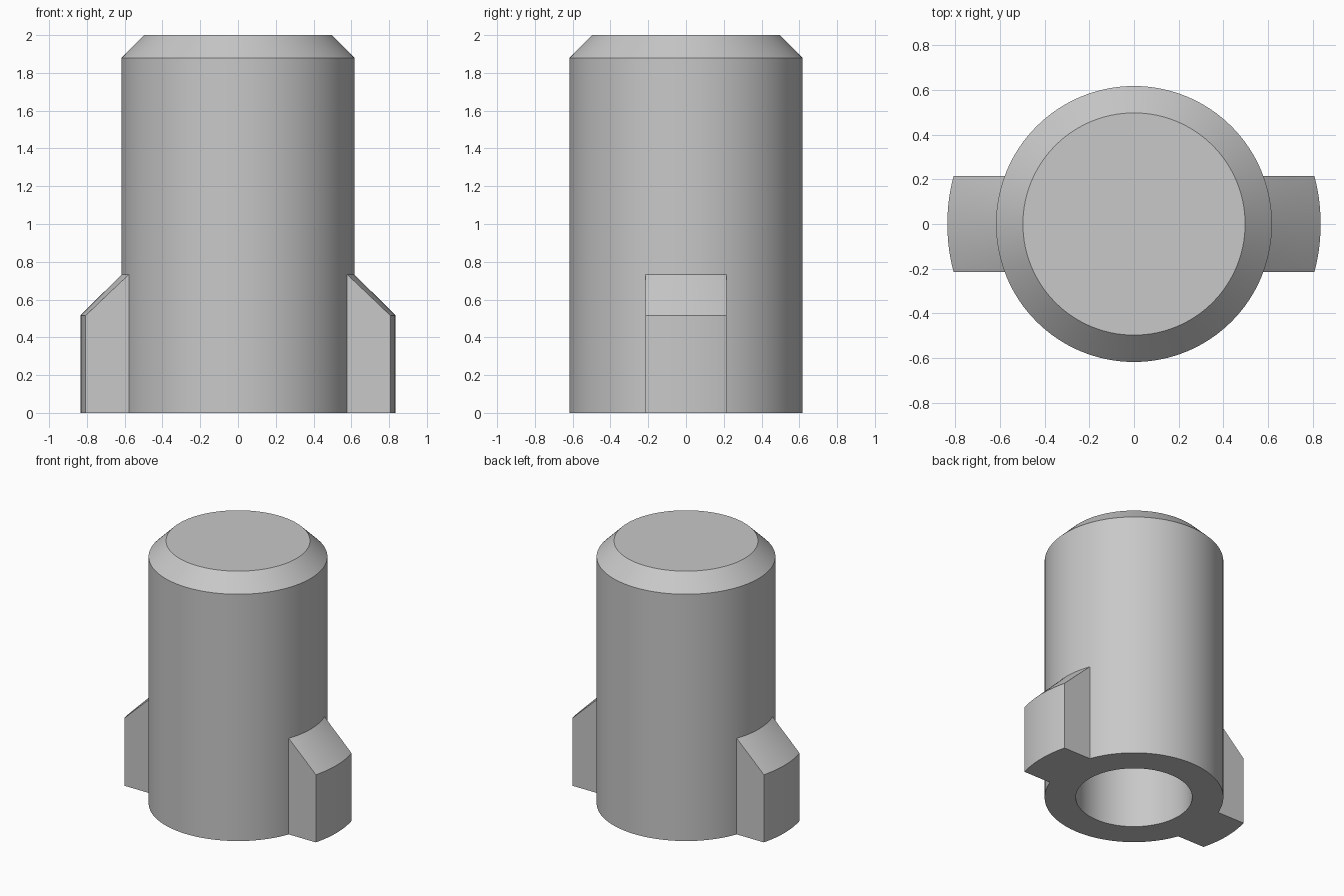
import bpy
import bmesh
import math

SEGMENTS = 128
BODY_R, TOP_R, LUG_R, BORE_R = 0.617, 0.497, 0.835, 0.402
LUG_HALF_WIDTH = 0.215

default = bpy.data.objects.get("Cube")
if default:
    bpy.data.objects.remove(default, do_unlink=True)

grey = bpy.data.materials.new("plain grey")
grey.use_nodes = True
colour = (0.58, 0.58, 0.58, 1)
grey.diffuse_color = colour
next(n for n in grey.node_tree.nodes if n.type == "BSDF_PRINCIPLED").inputs["Base Color"].default_value = colour


def add_object(name, bm):
    bmesh.ops.recalc_face_normals(bm, faces=bm.faces)
    mesh = bpy.data.meshes.new(name)
    bm.to_mesh(mesh)
    bm.free()
    mesh.materials.append(grey)
    obj = bpy.data.objects.new(name, mesh)
    bpy.context.collection.objects.link(obj)
    return obj


def turned(name, profile):
    """Closed solid of revolution from (radius, height) points, capped flat at both ends."""
    bm = bmesh.new()
    rings = []
    for r, z in profile:
        angles = [math.tau * i / SEGMENTS for i in range(SEGMENTS)]
        rings.append([bm.verts.new((r * math.cos(a), r * math.sin(a), z)) for a in angles])
    for low, high in zip(rings, rings[1:]):
        for i in range(SEGMENTS):
            j = (i + 1) % SEGMENTS
            bm.faces.new((low[i], low[j], high[j], high[i]))
    bm.faces.new(rings[0][::-1])
    bm.faces.new(rings[-1])
    return add_object(name, bm)


def combine(target, tool, operation):
    mod = target.modifiers.new(operation.lower(), "BOOLEAN")
    mod.operation = operation
    mod.solver = "EXACT"
    mod.object = tool
    bpy.context.view_layer.objects.active = target
    bpy.ops.object.modifier_apply(modifier=mod.name)
    bpy.data.objects.remove(tool, do_unlink=True)


# Cylindrical body with a chamfered top
body = turned("plug_body", [(BODY_R, 0), (BODY_R, 1.88), (TOP_R, 2)])

# Two side lugs: a flange with a sloped shoulder, trimmed to a straight band
lugs = turned("side_lugs", [(LUG_R, 0), (LUG_R, 0.515), (BODY_R, 0.732), (BODY_R - 0.05, 0.782)])
bm = bmesh.new()
bmesh.ops.create_cube(bm, size=1)
bmesh.ops.scale(bm, vec=(3, 2 * LUG_HALF_WIDTH, 3), verts=bm.verts)
combine(lugs, add_object("lug_band", bm), "INTERSECT")
combine(body, lugs, "UNION")

# Blind bore from below
combine(body, turned("bore", [(BORE_R, -0.2), (BORE_R, 1.65)]), "DIFFERENCE")

# Smooth round walls, crisp edges
bpy.ops.object.select_all(action="DESELECT")
body.select_set(True)
bpy.context.view_layer.objects.active = body
bpy.ops.object.shade_smooth_by_angle(angle=math.radians(25))
